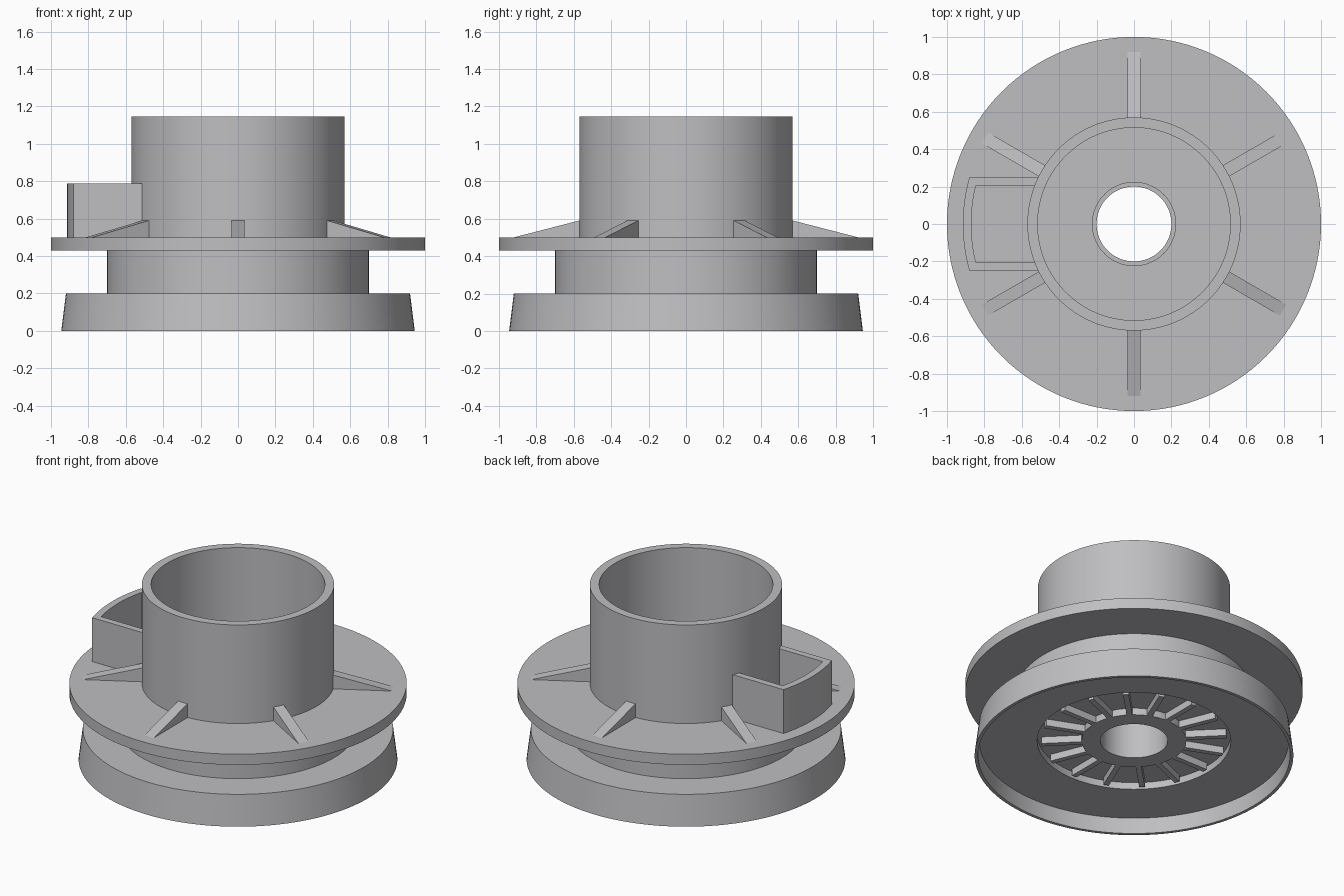
import bpy, bmesh, math
from mathutils import Matrix

if "Cube" in bpy.data.objects:
    bpy.data.objects.remove(bpy.data.objects["Cube"])

grey = bpy.data.materials.new("plain grey")
grey.diffuse_color = (0.52, 0.52, 0.54, 1)
grey.use_nodes = True
grey.node_tree.nodes["Principled BSDF"].inputs["Base Color"].default_value = grey.diffuse_color


def finish(name, bm, smooth=False):
    bmesh.ops.recalc_face_normals(bm, faces=bm.faces)
    mesh = bpy.data.meshes.new(name)
    bm.to_mesh(mesh)
    bm.free()
    mesh.materials.append(grey)
    obj = bpy.data.objects.new(name, mesh)
    bpy.context.collection.objects.link(obj)
    if smooth:
        bpy.ops.object.select_all(action='DESELECT')
        obj.select_set(True)
        bpy.context.view_layer.objects.active = obj
        bpy.ops.object.shade_smooth_by_angle(angle=math.radians(30))
    return obj


def lathe(name, profile, n=128):
    """Revolve a closed (radius, z) profile around the z axis."""
    bm = bmesh.new()
    rings = []
    for i in range(n):
        a = 2 * math.pi * i / n
        rings.append([bm.verts.new((r * math.cos(a), r * math.sin(a), z)) for r, z in profile])
    m = len(profile)
    for i in range(n):
        p, q = rings[i], rings[(i + 1) % n]
        for j in range(m):
            k = (j + 1) % m
            bm.faces.new((p[j], q[j], q[k], p[k]))
    return finish(name, bm, True)


def prism(name, outline, extrude, angle=0):
    """Extrude a flat outline along a vector, then turn it around z."""
    bm = bmesh.new()
    face = bm.faces.new([bm.verts.new(p) for p in outline])
    new = bmesh.ops.extrude_face_region(bm, geom=[face])["geom"]
    bmesh.ops.translate(bm, vec=extrude, verts=[v for v in new if isinstance(v, bmesh.types.BMVert)])
    bm.transform(Matrix.Rotation(angle, 4, 'Z'))
    return finish(name, bm)


# Turned body: skirted base, groove, flange, open cup and bored hub
lathe("spool_body", [
    (0.20, 0.10), (0.31, 0.10), (0.31, 0.145), (0.574, 0.145), (0.574, 0.10),
    (0.917, 0.10), (0.925, 0.0), (0.945, 0.0), (0.92, 0.20), (0.70, 0.20),
    (0.70, 0.43), (1.0, 0.43), (1.0, 0.50), (0.57, 0.50), (0.57, 1.145),
    (0.515, 1.145), (0.515, 0.20), (0.225, 0.20), (0.225, 0.50), (0.20, 0.50)])

# Six sloped gussets between flange and tube
for i in range(6):
    w = 0.034
    prism(f"gusset_{i + 1}",
          [(0.55, -w, 0.49), (0.92, -w, 0.49), (0.92, -w, 0.50), (0.57, -w, 0.59), (0.55, -w, 0.59)],
          (0, 2 * w, 0), math.radians(30 + 60 * i))

# Sixteen radial ribs in the recess underneath
for i in range(16):
    w = 0.017
    prism(f"underside_rib_{i + 1}",
          [(0.30, -w, 0.10), (0.55, -w, 0.10), (0.55, -w, 0.15), (0.30, -w, 0.15)],
          (0, 2 * w, 0), math.radians(22.5 * i))


# Open-topped side pocket with a curved outer wall
def arc(radius, half_width, steps=12):
    a = math.asin(half_width / radius)
    angles = [math.pi - a + 2 * a * i / steps for i in range(steps + 1)]
    return [(radius * math.cos(t), radius * math.sin(t), 0.49) for t in angles]


outer, inner = arc(0.915, 0.25), arc(0.87, 0.207)
outline = ([(-0.50, 0.25, 0.49)] + outer + [(-0.50, -0.25, 0.49), (-0.52, -0.207, 0.49)]
           + inner[::-1] + [(-0.52, 0.207, 0.49)])
prism("side_pocket", outline, (0, 0, 0.297))
